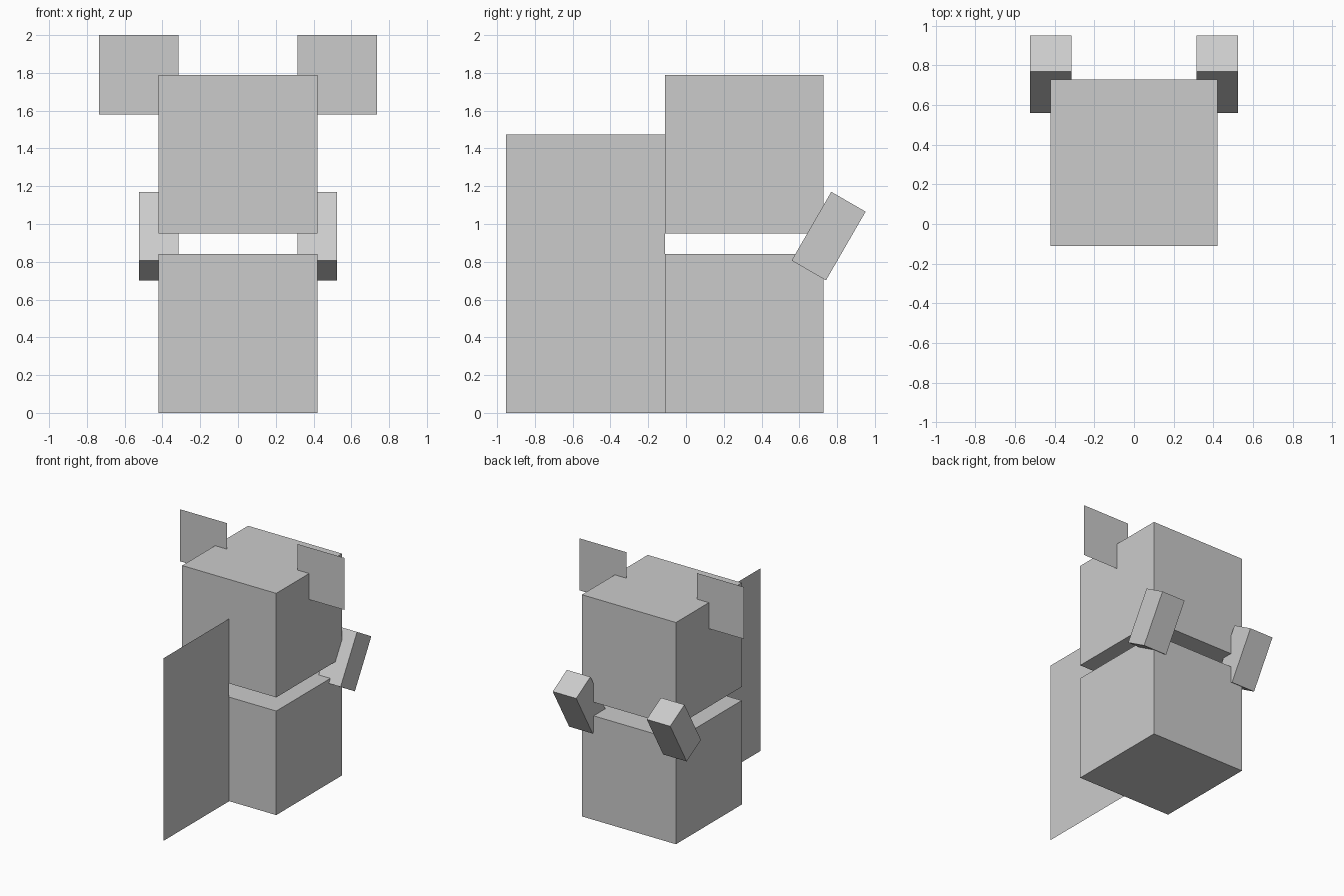
import bpy
from math import radians

cube = bpy.data.objects.get("Cube")
if cube:
    bpy.data.objects.remove(cube, do_unlink=True)

# One plain grey for the whole model
grey = bpy.data.materials.new("light_grey")
grey.use_nodes = True
colour = (0.6, 0.6, 0.6, 1)
grey.diffuse_color = colour
grey.node_tree.nodes["Principled BSDF"].inputs["Base Color"].default_value = colour


def finish(name, size):
    """Name, size and colour the newly added primitive."""
    obj = bpy.context.object
    obj.name = name
    obj.scale = size
    obj.data.materials.append(grey)
    return obj


def box(name, centre, size, tilt=0):
    bpy.ops.mesh.primitive_cube_add(size=1, location=centre, rotation=(radians(tilt), 0, 0))
    return finish(name, size)


def sheet(name, centre, width, height, turn=0):
    """Upright single-face panel, facing the front unless turned."""
    bpy.ops.mesh.primitive_plane_add(size=1, location=centre, rotation=(radians(90), 0, radians(turn)))
    return finish(name, (width, height, 1))


# Body and head: equal cubes with a gap at the neck
CUBE = 0.84
MID_Y = 0.308
box("body", (0, MID_Y, 0.42), (CUBE, CUBE, CUBE))
box("head", (0, MID_Y, 1.37), (CUBE, CUBE, CUBE))

# Thin upright panel along the centre line in front
sheet("front_panel", (0, -0.532, 0.737), CUBE, 1.474, turn=90)

# Flat ears and tilted blocks at the back, one pair per side
for side, sign in (("left", 1), ("right", -1)):
    sheet(f"{side}_ear", (sign * 0.525, MID_Y, 1.79), 0.42, 0.42)
    box(f"{side}_back_block", (sign * 0.42, 0.755, 0.936), (0.21, 0.21, 0.42), tilt=-30)
